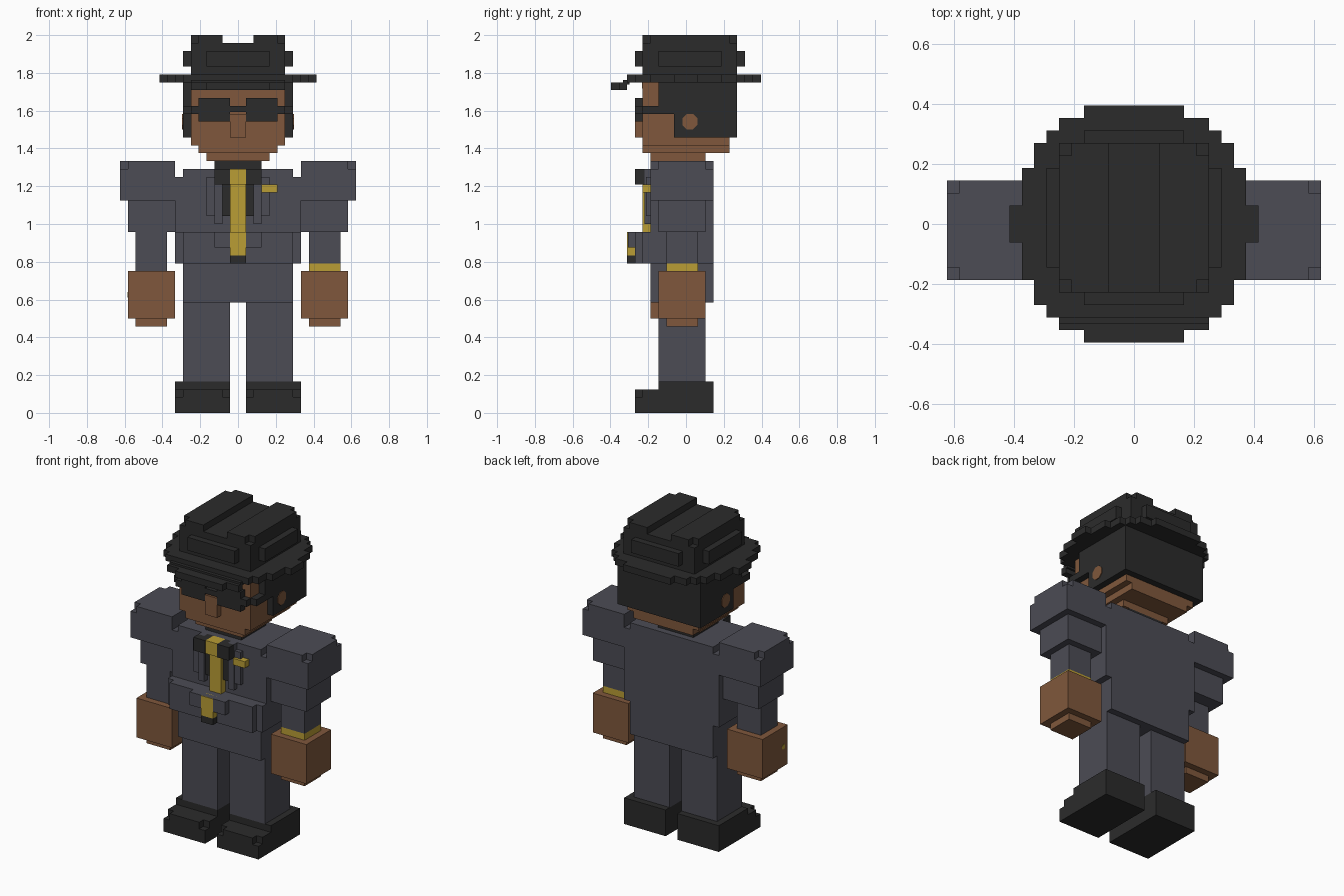
import bpy, bmesh, math
from mathutils import Matrix

if "Cube" in bpy.data.objects:
    bpy.data.objects.remove(bpy.data.objects["Cube"])

U = 1 / 24  # one block of the grid the figure is built on


def material(name, rgb):
    m = bpy.data.materials.new(name)
    m.diffuse_color = (*rgb, 1)
    m.use_nodes = True
    m.node_tree.nodes["Principled BSDF"].inputs["Base Color"].default_value = m.diffuse_color
    return m


SLATE = material("slate_cloth", (0.072, 0.072, 0.09))
BLACK = material("black", (0.024, 0.024, 0.024))
SKIN = material("brown_skin", (0.215, 0.097, 0.045))
GOLD = material("gold", (0.49, 0.34, 0.035))


def finish(name, bm, mat):
    mesh = bpy.data.meshes.new(name)
    bm.to_mesh(mesh)
    bm.free()
    mesh.materials.append(mat)
    ob = bpy.data.objects.new(name, mesh)
    bpy.context.collection.objects.link(ob)
    return ob


def part(name, mat, *boxes, mirror=False):
    """Boxes as (x0, x1, y0, y1, z0, z1) in grid units."""
    bm = bmesh.new()
    for x0, x1, y0, y1, z0, z1 in boxes:
        for s in ((1, -1) if mirror else (1,)):
            at = Matrix.Translation((s * (x0 + x1) / 2 * U, (y0 + y1) / 2 * U, (z0 + z1) / 2 * U))
            size = Matrix.Diagonal((abs(x1 - x0) * U, (y1 - y0) * U, (z1 - z0) * U, 1))
            bmesh.ops.create_cube(bm, size=1, matrix=at @ size)
    return finish(name, bm, mat)


def disc(name, mat, x, y, z, r, depth):
    """Small eight-sided plate facing sideways."""
    bm = bmesh.new()
    m = (Matrix.Translation((x * U, y * U, z * U)) @ Matrix.Rotation(math.pi / 2, 4, 'Y')
         @ Matrix.Rotation(math.pi / 8, 4, 'Z'))
    bmesh.ops.create_cone(bm, cap_ends=True, segments=8, radius1=r * U, radius2=r * U,
                          depth=depth * U, matrix=m)
    return finish(name, bm, mat)


# Shoes and legs
part("shoes", BLACK, (1, 8, -3.5, 3.5, 0, 4), (1, 8, -6.5, -3.5, 0, 2),
     (2, 7, -6.5, -3.5, 2, 3), (1, 8, -5.5, -3.5, 2, 3), mirror=True)
part("legs", SLATE, (1, 7, -3.5, 2.5, 4, 14), mirror=True)

# Jacket body with a raised hem
part("jacket", SLATE, (-7, 7, -4.5, 3.5, 14, 19), (-8, 8, -4.5, 3.5, 19, 30),
     (-7, 7, -4.5, 3.5, 30, 31))
part("jacket_hem", SLATE, (-8, 8, -5.5, 1.5, 19, 23), (-7, 7, -6.5, -5.5, 19, 23),
     (-3, 3, -7.4, -6.5, 21, 23))
part("lapels", SLATE, (2, 4, -5.1, -4.5, 25, 30), (2, 3, -5.3, -4.5, 24, 31), mirror=True)

# Shirt, collar, tie and badge
part("shirt_front", BLACK, (1, 2, -5, -4.5, 25, 31), mirror=True)
part("collar", BLACK, (1, 3, -6.5, -4.5, 29, 31), mirror=True)
part("neck", BLACK, (-3, 3, -3.5, 2.5, 30.5, 32))
part("tie", GOLD, (-1, 1, -5.5, -4.5, 23, 31), (-1, 1, -6.4, -5.5, 29, 31),
     (-1, 1, -7.5, -6.4, 20, 23))
part("tie_tip", BLACK, (-1, 1, -7.5, -6.5, 19, 20))
part("badge", GOLD, (3, 5, -5.5, -4.5, 28, 29))

# Sleeves with notched outer shoulder corners
part("sleeves", SLATE, (8, 15, -4.5, 3.5, 27, 31), (8, 14, -4.5, 3.5, 31, 32),
     (14, 15, -3.5, 2.5, 31, 32), (8, 14, -3.5, 2.5, 23, 27), mirror=True)
part("right_forearm", SLATE, (9, 13, -2.5, 1.5, 19, 23))
part("right_cuff", GOLD, (9, 13, -2.5, 1.5, 18, 19))
part("left_forearm", SLATE, (-13, -9, -3.5, 0.5, 18, 23))

# Hands and ring
part("right_hand", SKIN, (8, 14, -3.5, 2.5, 12, 18), (9, 13, -2.5, 1.5, 11, 12))
part("left_hand", SKIN, (-14, -8, -4.5, 1.5, 12, 18), (-13, -9, -3.5, 0.5, 11, 12))
disc("ring", GOLD, -14, -3.5, 15, 0.4, 0.1)

# Head
part("head", SKIN, (-6, 6, -5.5, 5.5, 34, 42), (-5, 5, -5.5, 5.5, 33, 34),
     (-4, 4, -4.5, 2.5, 32, 33))
part("nose", SKIN, (-1, 1, -6.5, -5.5, 35, 38))
part("hair", BLACK, (-7, 7, -1.5, 6.5, 35, 43), (-7, 7, 5.5, 6.5, 35, 43))
part("sideburns", BLACK, (6, 7, -3.5, -1.5, 38, 43), mirror=True)
part("hairline", BLACK, (-6, 6, -5.6, -3.5, 41.2, 43))
for side in (1, -1):
    disc("ear", SKIN, side * 7, 0.5, 37, 1.05, 0.2)

# Sunglasses
part("sunglasses", BLACK, (1, 5, -6.5, -5.5, 37, 40), (0, 1, -6.5, -5.5, 38.2, 39),
     (5, 6, -6.5, -5.5, 38, 39), (6, 7, -5.5, -3.5, 38, 39), mirror=True)

# Hat: stepped round brim, dipped at the front
rows = [(4, 9.5), (6, 8.5), (7, 7.5), (8, 6.5), (9, 4.5), (10, 1.5)]
brim = [(-w, w, -d, d, 42, 43) for w, d in rows]
brim = [(a, b, max(c, -7.5), d, e, f) for a, b, c, d, e, f in brim]
dip = [(-4, 4, -9.5, -7.5, 41, 42), (-6, 6, -8.5, -7.5, 41, 42)]
part("hat_brim", BLACK, *brim, *dip, (-6, 6, -8, -7.2, 41.7, 42.3))

# Crown with a grooved top, notched corners and raised band panels
part("hat_crown", BLACK, (-6, 6, -5.5, 6.5, 43, 47))
part("hat_ridges", BLACK, (2, 5, -5.5, 6.5, 47, 48), (5, 6, -4.5, 5.5, 47, 48), mirror=True)
part("hat_band", BLACK, (-4, 4, -6.5, 7.5, 44, 46), (-7, 7, -3.5, 4.5, 44, 46))
